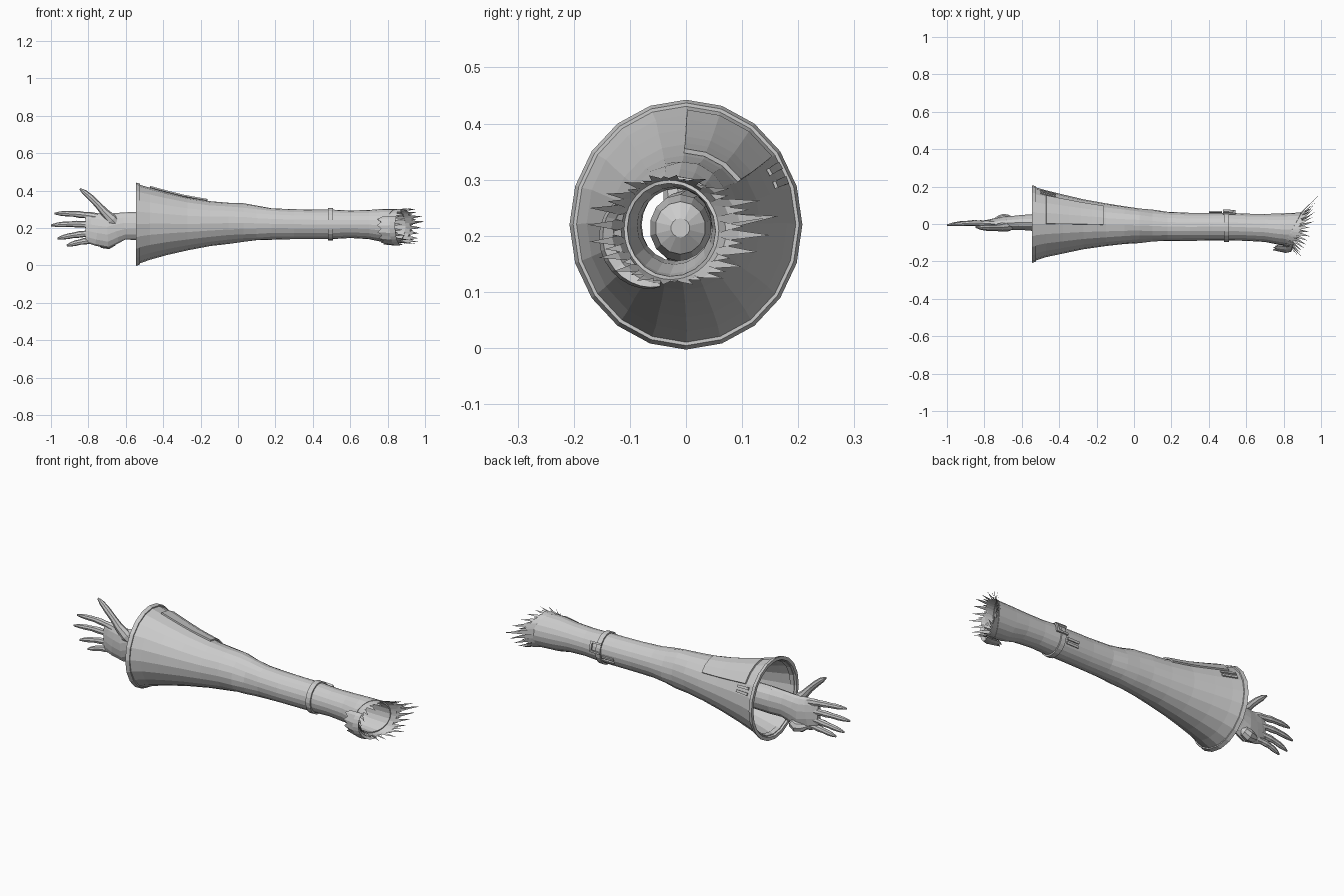
import bpy, bmesh, random
from math import sin, cos, pi, radians, exp
from mathutils import Vector

random.seed(4)
cube = bpy.data.objects.get("Cube")
if cube:
    bpy.data.objects.remove(cube)

grey = bpy.data.materials.new("plain_grey")
grey.use_nodes = True
grey.diffuse_color = (0.6, 0.6, 0.6, 1)
grey.node_tree.nodes["Principled BSDF"].inputs["Base Color"].default_value = (0.6, 0.6, 0.6, 1)


def make(name, bm, thick=0, offset=-1):
    bmesh.ops.recalc_face_normals(bm, faces=bm.faces)
    mesh = bpy.data.meshes.new(name)
    bm.to_mesh(mesh)
    bm.free()
    mesh.materials.append(grey)
    obj = bpy.data.objects.new(name, mesh)
    bpy.context.collection.objects.link(obj)
    if thick:
        mod = obj.modifiers.new("thickness", "SOLIDIFY")
        mod.thickness, mod.offset = thick, offset
    return obj


def loft(name, rings, closed=True, caps=False, thick=0, offset=-1):
    """Skin a list of equal point rows."""
    bm = bmesh.new()
    rows = [[bm.verts.new(p) for p in ring] for ring in rings]
    n = len(rows[0])
    for a, b in zip(rows, rows[1:]):
        for i in range(n if closed else n - 1):
            j = (i + 1) % n
            bm.faces.new((a[i], a[j], b[j], b[i]))
    if caps:
        bm.faces.new(rows[0])
        bm.faces.new(rows[-1])
    return make(name, bm, thick, offset)


def tube(name, pts, n=8):
    """Tube through (x, y, z, half depth, half height) stations."""
    rings = []
    for k, (x, y, z, ry, rz) in enumerate(pts):
        a, b = pts[max(k - 1, 0)], pts[min(k + 1, len(pts) - 1)]
        t = (Vector(b[:3]) - Vector(a[:3])).normalized()
        v = t.cross(Vector((0, 1, 0))).normalized()
        u = v.cross(t)
        rings.append([Vector((x, y, z)) + u * ry * sin(i * 2 * pi / n) + v * rz * cos(i * 2 * pi / n)
                      for i in range(n)])
    return loft(name, rings, caps=True)


# Sleeve stations: x, top, bottom, back, front
SLEEVE = [(-.54, .435, .005, .2, -.2), (-.47, .415, .03, .18, -.177), (-.38, .39, .055, .158, -.158),
          (-.27, .363, .08, .132, -.135), (-.15, .343, .103, .11, -.118), (-.05, .336, .116, .095, -.106),
          (.03, .33, .124, .085, -.1), (.1, .317, .132, .075, -.095), (.18, .306, .138, .064, -.091),
          (.3, .3, .14, .06, -.09), (.42, .298, .14, .06, -.088), (.5, .298, .14, .06, -.088),
          (.6, .293, .146, .055, -.09), (.7, .296, .14, .054, -.096), (.78, .302, .123, .056, -.112),
          (.9, .303, .115, .062, -.125)]


def skin(x, deg, off=0):
    """Point on the sleeve at x, at an angle from the top towards the back."""
    k = 0
    while k < len(SLEEVE) - 2 and x > SLEEVE[k + 1][0]:
        k += 1
    p, q = SLEEVE[k], SLEEVE[k + 1]
    f = (x - p[0]) / (q[0] - p[0])
    top, bot, back, front = [a + (b - a) * f for a, b in zip(p[1:], q[1:])]
    a = radians(deg)
    fold = 1 + .035 * sin(3 * a + 22 * x) * exp(-((x - .08) / .14) ** 2)
    ry, rz = (back - front) / 2 * fold + off, (top - bot) / 2 * fold + off
    return Vector((x, (back + front) / 2 + ry * sin(a), (top + bot) / 2 + rz * cos(a)))


def patch(name, x0, x1, d0, d1, off, thick, nx=4, nd=3):
    rows = [[skin(x0 + (x1 - x0) * i / nx, d0 + (d1 - d0) * j / nd, off)
             for j in range(nd + 1)] for i in range(nx + 1)]
    return loft(name, rows, closed=False, thick=thick, offset=0)


STEP = 18
ANGLES = [i * STEP for i in range(20)]


def end_x(deg):
    return .845 + .05 * sin(radians(deg))


# Sleeve shell with a slanted torn end
rings = [[skin(s[0], d) for d in ANGLES] for s in SLEEVE[:-1]]
rings.append([skin(end_x(d), d) for d in ANGLES])
loft("sleeve", rings, thick=.009)

# Hem and wrist band share one profile
def band(name, x0, x1, off, depth):
    prof = [(x0, -depth), (x0, off), (x1, off), (x1, -depth), (x0, -depth)]
    return loft(name, [[skin(x, d, o) for d in ANGLES] for x, o in prof])


band("bell_hem", -.545, -.525, .006, .012)
band("inner_hem", -.535, -.515, -.008, .016)
band("strap_band", .48, .508, .008, .004)

# Overlapping panel, slits and buckle at the back
patch("back_panel", -.47, -.165, 0, 54, .006, .008, 5, 3)
for k in range(2):
    patch("panel_tab", -.5, -.42, 58 + 8 * k, 62 + 8 * k, .004, .006, 3, 1)
    patch("strap_end", .40, .47, 96 + 14 * k, 104 + 14 * k, .006, .008, 2, 1)
    patch("buckle_side", .475, .54, 55 + 30 * k, 61 + 30 * k, .012, .01, 2, 1)
patch("buckle_bar", .53, .542, 55, 91, .012, .01, 1, 3)

# Torn strips at the upper end, splayed front and back
bm = bmesh.new()
for i, d in enumerate(ANGLES):
    for half in (0, 1):
        d0 = d + half * STEP / 2
        mid = d0 + STEP / 4
        side = sin(radians(mid))
        long = random.uniform(.75, 1) if half == 0 else random.uniform(.35, .7)
        a, b = (skin(end_x(e), e, -.003) for e in (d0 - 3, d0 + STEP / 2 + 3))
        root = (a + b) / 2
        out = .105 * side if side > 0 else .075 * side
        push = Vector((.095 + .02 * (1 - abs(side)), out, .012 * cos(radians(mid))))
        elbow = root + push * long * .5 + Vector((.006, -.01 * side, 0))
        tip = root + push * long
        w = (b - a) * .32
        va, vb, vc, vd, vt = [bm.verts.new(p) for p in (a, b, elbow + w, elbow - w, tip)]
        bm.faces.new((va, vb, vc, vd))
        bm.faces.new((vd, vc, vt))
# The longest strip
a, b = skin(.89, 70), skin(.89, 90)
bm.faces.new([bm.verts.new(p) for p in (a, b, (1.0, .165, .235))])
make("torn_strips", bm)

# Peeled flap curling outward at the lower front
curl = [(0, 0), (.035, .018), (.045, .038), (.015, .045), (-.03, .03)]
rows = []
for k, (dx, off) in enumerate(curl):
    row = []
    for j in range(13):
        d = 190 + j * 9
        fade = sin(pi * (j + 1) / 14) ** .5 * (.55 + .45 * abs(sin(radians(d))))
        jag = .022 * (j % 2) if k == len(curl) - 1 else 0
        p = skin(end_x(d), d, off * fade)
        row.append(p + Vector((dx - jag, 0, 0)))
    rows.append(row)
loft("peeled_flap", rows, closed=False, thick=.004)

# Arm and palm
tube("arm_and_palm", [
    (.35, -.01, .214, .017, .017), (.33, -.01, .214, .045, .047), (.25, -.01, .214, .055, .06),
    (-.2, 0, .213, .058, .068), (-.54, .008, .211, .046, .075), (-.61, .008, .21, .04, .073),
    (-.66, .004, .198, .038, .082), (-.7, .002, .185, .038, .094), (-.75, 0, .192, .03, .088),
    (-.79, 0, .2, .021, .083), (-.815, 0, .2, .013, .07)], 14)

# Fingers: knuckle and tip in x, z
FINGERS = {"index_finger": ((-.75, .258), (-.98, .277)), "middle_finger": ((-.76, .215), (-1.0, .214)),
           "ring_finger": ((-.76, .172), (-.965, .143)), "little_finger": ((-.75, .135), (-.915, .106))}
GIRTH = [.02, .021, .0165, .018, .0145, .015, .012, .005]
for name, ((x0, z0), (x1, z1)) in FINGERS.items():
    pts = []
    for k, r in enumerate(GIRTH):
        f = k / (len(GIRTH) - 1)
        pts.append((x0 + (x1 - x0) * f, .008 * sin(pi * f) - .006 * f,
                    z0 + (z1 - z0) * f + .006 * sin(pi * f), r * .85, r))
    tube(name, pts)

# Thumb
tube("thumb", [(-.63, .0, .2, .02, .025), (-.675, -.012, .245, .028, .03), (-.715, -.018, .285, .022, .022),
               (-.75, -.02, .325, .017, .018), (-.785, -.02, .36, .017, .017), (-.82, -.018, .39, .013, .014),
               (-.845, -.016, .409, .005, .005)])

# Heel of the hand
tube("palm_heel", [(-.655, .02, .14, .006, .008), (-.67, .024, .13, .025, .028), (-.695, .026, .118, .029, .032),
                   (-.725, .02, .12, .024, .028), (-.76, .01, .13, .008, .01)])
